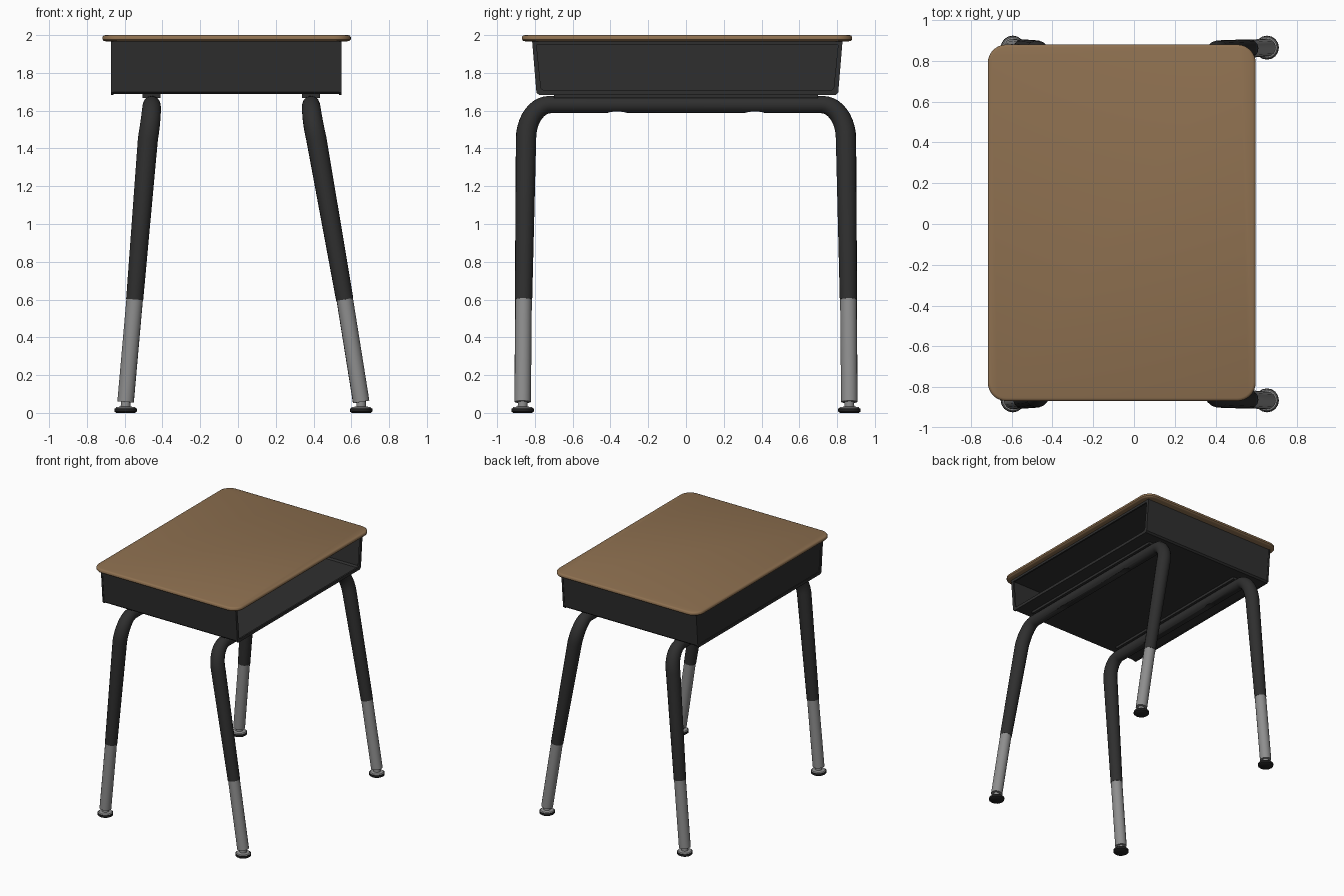
import bpy, bmesh, math
from mathutils import Vector

if "Cube" in bpy.data.objects:
    bpy.data.objects.remove(bpy.data.objects["Cube"])


def material(name, rgb):
    m = bpy.data.materials.new(name)
    m.diffuse_color = (*rgb, 1)
    m.use_nodes = True
    m.node_tree.nodes["Principled BSDF"].inputs["Base Color"].default_value = m.diffuse_color
    return m


WOOD = material("brown wood", (0.27, 0.162, 0.08))
DARK = material("dark metal", (0.028, 0.028, 0.028))
GREY = material("grey steel", (0.27, 0.27, 0.27))
BLACK = material("black rubber", (0.016, 0.016, 0.016))


def smooth(ob, angle=40):
    bpy.ops.object.select_all(action='DESELECT')
    ob.select_set(True)
    bpy.context.view_layer.objects.active = ob
    bpy.ops.object.shade_smooth_by_angle(angle=math.radians(angle))


def add_object(name, mesh, mat):
    ob = bpy.data.objects.new(name, mesh)
    bpy.context.collection.objects.link(ob)
    mesh.materials.clear()
    mesh.materials.append(mat)
    smooth(ob)
    return ob


def from_bmesh(name, bm, mat):
    bmesh.ops.recalc_face_normals(bm, faces=bm.faces)
    mesh = bpy.data.meshes.new(name)
    bm.to_mesh(mesh)
    bm.free()
    return add_object(name, mesh, mat)


def loft(name, loops, mat, closed=False):
    """Skin a list of equal-length point loops; cap the ends or close into a ring."""
    bm = bmesh.new()
    rows = [[bm.verts.new(p) for p in loop] for loop in loops]
    pairs = list(zip(rows, rows[1:] + rows[:1])) if closed else list(zip(rows, rows[1:]))
    for a, b in pairs:
        n = len(a)
        for i in range(n):
            bm.faces.new((a[i], a[(i + 1) % n], b[(i + 1) % n], b[i]))
    if not closed:
        bm.faces.new(rows[0])
        bm.faces.new(rows[-1])
    return from_bmesh(name, bm, mat)


def tube(name, pts, radii, mat):
    cu = bpy.data.curves.new(name, 'CURVE')
    cu.dimensions = '3D'
    cu.bevel_depth = 1
    cu.bevel_resolution = 6
    cu.use_fill_caps = True
    sp = cu.splines.new('POLY')
    sp.points.add(len(pts) - 1)
    for p, co, r in zip(sp.points, pts, radii):
        p.co = (*co, 1)
        p.radius = r
    tmp = bpy.data.objects.new(name, cu)
    bpy.context.collection.objects.link(tmp)
    bpy.context.view_layer.update()
    dg = bpy.context.evaluated_depsgraph_get()
    mesh = bpy.data.meshes.new_from_object(tmp.evaluated_get(dg))
    bpy.data.objects.remove(tmp)
    bm = bmesh.new()
    bm.from_mesh(mesh)
    bmesh.ops.remove_doubles(bm, verts=bm.verts, dist=1e-5)
    return from_bmesh(name, bm, mat)


def box(name, lo, hi, mat):
    loops = [[(lo[0], lo[1], z), (hi[0], lo[1], z), (hi[0], hi[1], z), (lo[0], hi[1], z)]
             for z in (lo[2], hi[2])]
    return loft(name, loops, mat)


# Desktop: rounded rectangle with a rounded edge
def round_rect(inset, z, r=0.09):
    x0, x1, y0, y1 = -0.717, 0.597, -0.868, 0.88
    pts = []
    for k, (cx, cy) in enumerate(((x1 - r, y1 - r), (x0 + r, y1 - r),
                                  (x0 + r, y0 + r), (x1 - r, y0 + r))):
        for i in range(9):
            a = math.radians(90 * k + i * 90 / 8)
            pts.append((cx + (r - inset) * math.cos(a), cy + (r - inset) * math.sin(a), z))
    return pts


edge = [(0.018, 1.967), (0.006, 1.97), (0.0, 1.977), (0.0, 1.99), (0.005, 1.997), (0.014, 2.0)]
loft("desktop", [round_rect(i, z) for i, z in edge], WOOD)


# Book box: tapered shell, open at +x
def section(x, inset):
    yt, yb, zt, zb, c = 0.818 - inset, 0.794 - inset, 1.968 - inset, 1.688 + inset, 0.012
    pts = [(yt, zt), (yb + 0.001, zb + c), (yb - c, zb), (-yb + c, zb), (-yb - 0.001, zb + c), (-yt, zt)]
    return [(x, y + 0.007, z) for y, z in pts]


def ring(name, x0, x1, outer, inner):
    loft(name, [section(x0, outer), section(x1, outer), section(x1, inner), section(x0, inner)],
         DARK, closed=True)


ring("book_box_shell", -0.668, 0.545, 0.0, 0.01)
ring("opening_rim", 0.536, 0.549, -0.004, 0.02)
ring("back_rim", -0.672, -0.66, -0.004, 0.02)
loft("book_box_back", [section(-0.667, 0.005), section(-0.655, 0.005)], DARK)


# Leg frames: (name, x at bar, x below bend, x at sleeve end, x at foot)
frames = (("left", -0.457, -0.477, -0.547, -0.595), ("right", 0.387, 0.415, 0.565, 0.652))
for name, xb, xk, xs, xf in frames:
    half, radii = [], []
    for i in range(11):
        t = math.radians(i * 9)
        drop = 1 - math.cos(t)
        half.append((xb + (xk - xb) * drop ** 1.5, 0.72 + 0.127 * math.sin(t), 1.632 - 0.182 * drop))
        radii.append(0.046 + 0.008 * math.sin(t))
    half.append((xs, 0.86, 0.6))
    radii.append(0.046)
    left = [(x, -y, z) for x, y, z in reversed(half)]
    frame = tube(name + "_leg_frame", left + half, radii[::-1] + radii, DARK)

    # Shallow screw dimples under the bar
    for y in (-0.365, 0.365):
        bm = bmesh.new()
        bmesh.ops.create_uvsphere(bm, u_segments=24, v_segments=16, radius=0.128)
        bmesh.ops.translate(bm, verts=bm.verts, vec=(xb, y, 1.586 + 0.014 - 0.128))
        cutter = from_bmesh("dimple_cutter", bm, DARK)
        cutter.hide_render = True
        mod = frame.modifiers.new("dimple", 'BOOLEAN')
        mod.operation = 'DIFFERENCE'
        mod.solver = 'EXACT'
        mod.object = cutter
        bpy.context.view_layer.objects.active = frame
        bpy.ops.object.modifier_apply(modifier=mod.name)
        bpy.data.objects.remove(cutter)
    smooth(frame)

    # Mounting strip between bar and box
    box(name + "_mounting_strip", (xb - 0.048, -0.7, 1.668), (xb + 0.048, 0.7, 1.69), DARK)

    for side, s in (("front", -1), ("back", 1)):
        tag = side + "_" + name
        # Lower steel leg and foot
        tube(tag + "_lower_leg", [(xs, s * 0.86, 0.602), (xf, s * 0.865, 0.058)], [0.044, 0.044], GREY)

        def circle(r, z):
            return [(xf + r * math.cos(i * math.pi / 8), s * 0.865 + r * math.sin(i * math.pi / 8), z)
                    for i in range(16)]

        loft(tag + "_foot_stem", [circle(0.056, 0.022), circle(0.05, 0.03), circle(0.026, 0.034),
                                  circle(0.024, 0.065)], GREY)
        loft(tag + "_foot_pad", [circle(0.05, 0.0), circle(0.059, 0.007), circle(0.059, 0.023)], BLACK)
